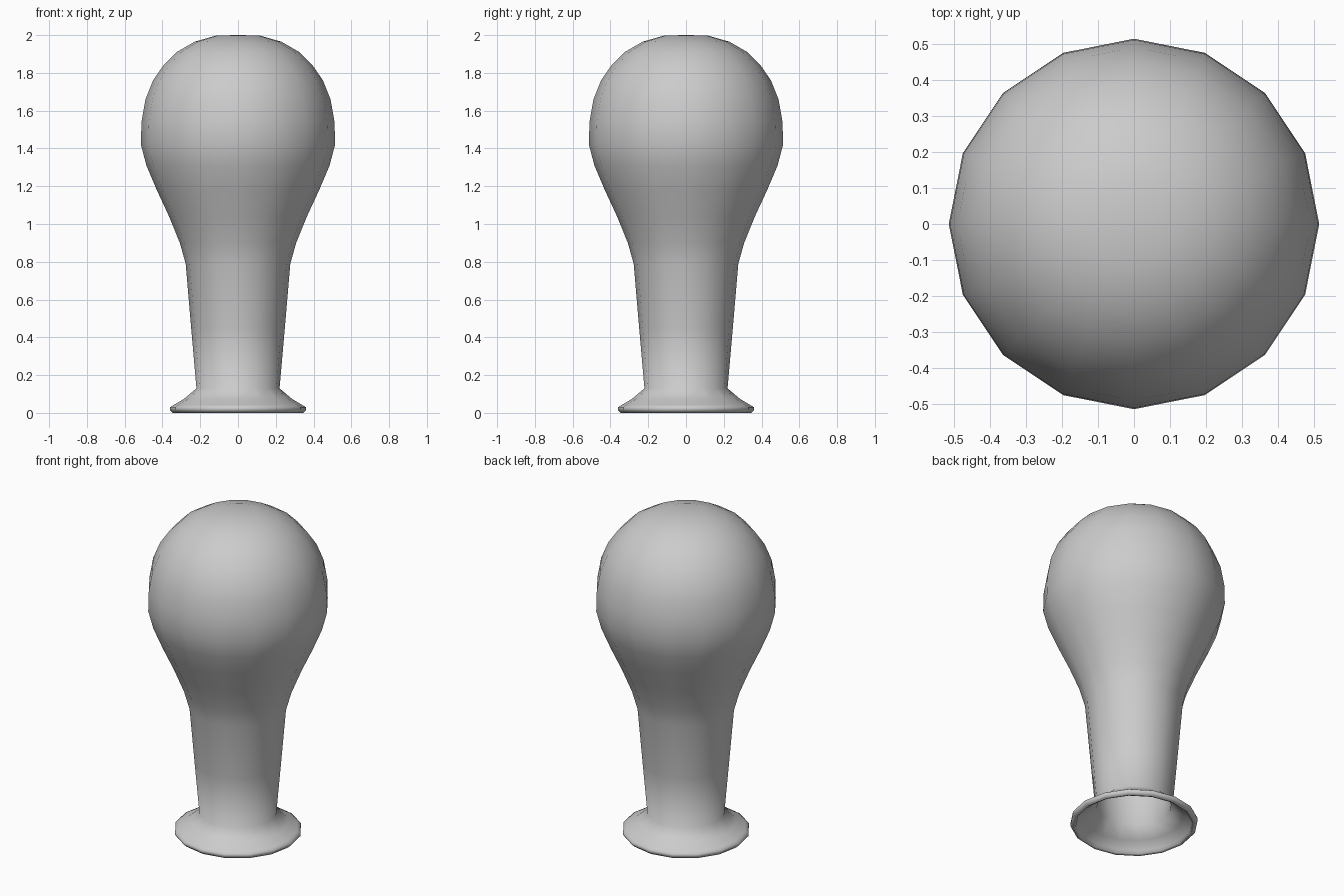
import bpy, bmesh
from math import cos, sin, tau

if "Cube" in bpy.data.objects:
    bpy.data.objects.remove(bpy.data.objects["Cube"])

SIDES = 16

# Outer wall from the rolled foot up to the crown (radius, height)
outer = [(0.345, 0.0), (0.36, 0.015), (0.36, 0.03), (0.34, 0.042), (0.285, 0.075),
         (0.22, 0.13), (0.248, 0.45), (0.277, 0.79), (0.308, 0.90), (0.365, 1.04),
         (0.43, 1.18), (0.485, 1.31), (0.514, 1.42), (0.511, 1.54), (0.49, 1.66),
         (0.45, 1.76), (0.395, 1.84), (0.325, 1.91), (0.23, 1.965), (0.115, 1.998)]
# Thin inner wall, following the outer one back up from the foot
inner = [(0.33, 0.005), (0.325, 0.022), (0.275, 0.06)]
inner += [(r - 0.01, z - 0.003) for r, z in outer[5:]]


def lathe(bm, profile, top_z):
    rings = [[bm.verts.new((r * cos(tau * i / SIDES), r * sin(tau * i / SIDES), z))
              for i in range(SIDES)] for r, z in profile]
    for a, b in zip(rings, rings[1:]):
        for i in range(SIDES):
            j = (i + 1) % SIDES
            bm.faces.new((a[i], a[j], b[j], b[i]))
    tip = bm.verts.new((0, 0, top_z))
    for i in range(SIDES):
        bm.faces.new((rings[-1][i], rings[-1][(i + 1) % SIDES], tip))
    return rings[0]


# Hollow bulb with an open flared foot
bm = bmesh.new()
a = lathe(bm, outer, 2.0)
b = lathe(bm, inner, 1.99)
for i in range(SIDES):
    j = (i + 1) % SIDES
    bm.faces.new((a[j], a[i], b[i], b[j]))
bmesh.ops.recalc_face_normals(bm, faces=bm.faces)
mesh = bpy.data.meshes.new("bulb_shell")
bm.to_mesh(mesh)
bm.free()
bulb = bpy.data.objects.new("bulb_shell", mesh)
bpy.context.collection.objects.link(bulb)
for p in mesh.polygons:
    p.use_smooth = True
